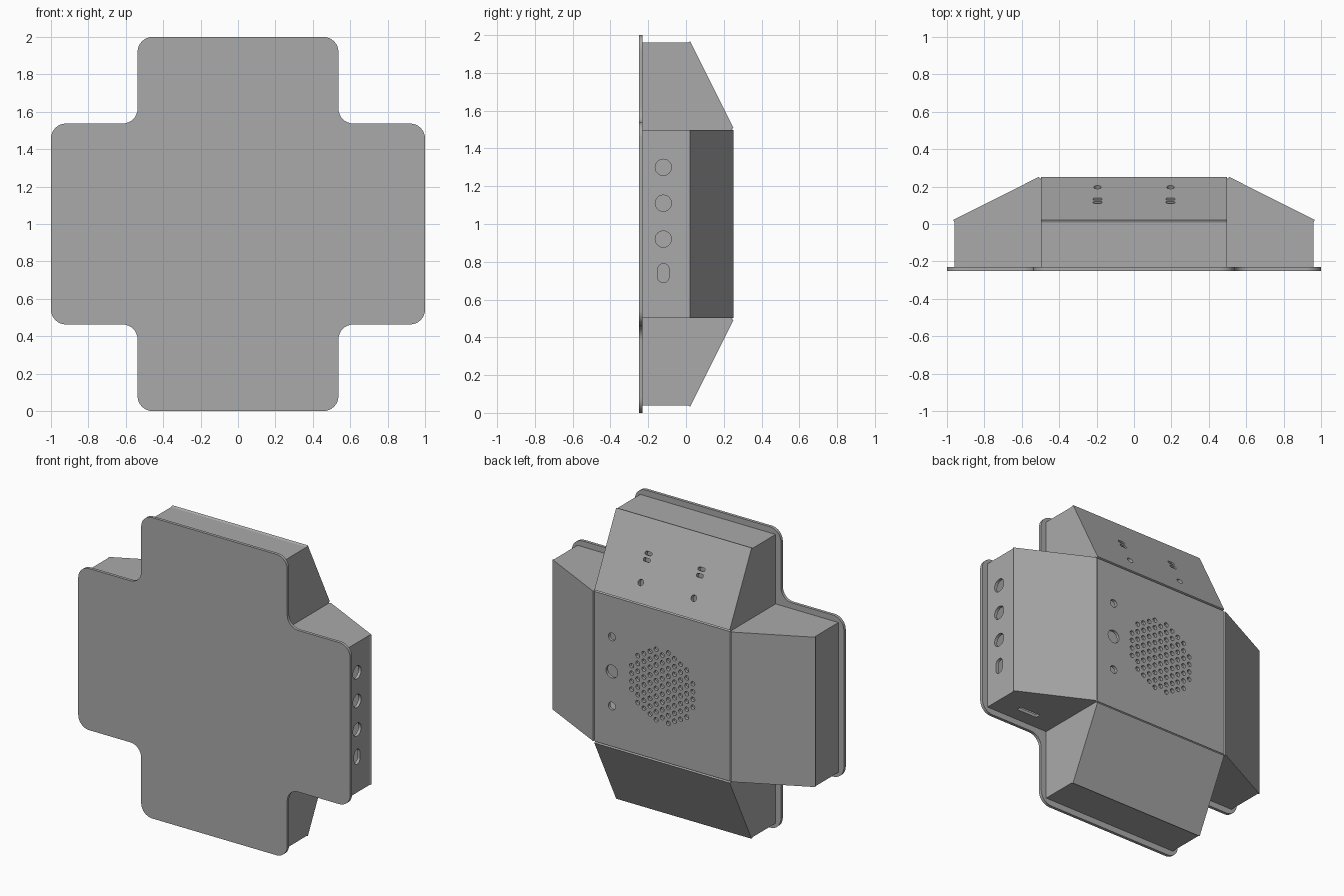
import bpy, bmesh, math
from mathutils import Matrix, Vector

cube = bpy.data.objects.get("Cube")
if cube:
    bpy.data.objects.remove(cube)

grey = bpy.data.materials.new("plain grey")
grey.use_nodes = True
grey.diffuse_color = (0.4, 0.4, 0.4, 1)
grey.node_tree.nodes["Principled BSDF"].inputs["Base Color"].default_value = (0.4, 0.4, 0.4, 1)

CENTRE = Vector((0, 0, 1))


def add_prism(bm, points, depth, matrix):
    """Extrude a 2D outline to +-depth along the local z of matrix."""
    rings = [[bm.verts.new(matrix @ Vector((u, v, w))) for u, v in points]
             for w in (-depth, depth)]
    faces = [bm.faces.new(rings[0][::-1]), bm.faces.new(rings[1])]
    for i in range(len(points)):
        j = (i + 1) % len(points)
        faces.append(bm.faces.new((rings[0][i], rings[0][j], rings[1][j], rings[1][i])))
    bmesh.ops.recalc_face_normals(bm, faces=faces)


def make_object(name, bm):
    mesh = bpy.data.meshes.new(name)
    bm.to_mesh(mesh)
    bm.free()
    mesh.materials.append(grey)
    obj = bpy.data.objects.new(name, mesh)
    bpy.context.collection.objects.link(obj)
    return obj


def prism(name, points, depth, matrix):
    bm = bmesh.new()
    add_prism(bm, points, depth, matrix)
    return make_object(name, bm)


def combine(obj, other, operation):
    mod = obj.modifiers.new(operation, 'BOOLEAN')
    mod.operation, mod.solver, mod.object = operation, 'EXACT', other
    bpy.context.view_layer.objects.active = obj
    bpy.ops.object.modifier_apply(modifier=mod.name)
    bpy.data.objects.remove(other)


def arc(cx, cy, r, start, end, steps=8):
    return [(cx + r * math.cos(math.radians(start + (end - start) * i / steps)),
             cy + r * math.sin(math.radians(start + (end - start) * i / steps)))
            for i in range(steps + 1)]


def slot(length, width, r):
    a, b = length / 2 - r, width / 2 - r
    return (arc(a, b, r, 0, 90, 5) + arc(-a, b, r, 90, 180, 5)
            + arc(-a, -b, r, 180, 270, 5) + arc(a, -b, r, 270, 360, 5))


def circle(r, sides=24):
    return arc(0, 0, r, 0, 360, sides)[:-1]


def frame(origin, u, n):
    """Matrix whose local x is u and whose local z is n."""
    u, n = Vector(u).normalized(), Vector(n).normalized()
    m = Matrix((u, n.cross(u), n)).transposed().to_4x4()
    m.translation = Vector(origin)
    return m


# Front plate: rounded cross made of one quarter turned four times
quarter = (arc(0.92, 0.457, 0.08, 0, 90) + arc(0.617, 0.617, 0.08, 270, 180)
           + arc(0.457, 0.92, 0.08, 0, 90))
outline = []
for k in range(4):
    turn = Matrix.Rotation(k * math.pi / 2, 2)
    outline += [tuple(turn @ Vector(p)) for p in quarter]
plate = prism("front_plate", outline, 0.01, frame((0, -0.24, 1), (1, 0, 0), (0, -1, 0)))
bpy.ops.object.select_all(action='DESELECT')
bpy.context.view_layer.objects.active = plate
plate.select_set(True)
bpy.ops.object.shade_smooth_by_angle(angle=math.radians(30))

# Housing: two crossed bars with sloped ends, hollowed by two smaller bars
half = [(0.96, -0.23), (0.96, 0.008), (0.967, 0.022), (0.508, 0.252), (0.502, 0.24), (0.496, 0.25)]
cavity = [(0.94, -0.26), (0.94, 0.004), (0.488, 0.23)]


def mirrored(points):
    return points + [(-x, y) for x, y in reversed(points)]


across = Matrix.Translation(CENTRE)
upright = across @ Matrix.Rotation(math.pi / 2, 4, 'Y')
housing = prism("housing", mirrored(half), 0.498, across)
combine(housing, prism("bar", mirrored(half), 0.498, upright), 'UNION')
hollow = prism("hollow", mirrored(cavity), 0.478, across)
combine(hollow, prism("bar", mirrored(cavity), 0.478, upright), 'UNION')
combine(housing, hollow, 'DIFFERENCE')

# Openings, gathered in one cutter
bm = bmesh.new()


def cut(points, origin, u, n, depth=0.035):
    add_prism(bm, points, depth, frame(origin, u, n))


# Side sockets and switch slot
for z in (1.30, 1.11, 0.92):
    cut(circle(0.043), (0.96, -0.12, z), (0, 0, 1), (1, 0, 0))
cut(slot(0.1, 0.06, 0.029), (0.96, -0.12, 0.74), (0, 0, 1), (1, 0, 0))

# Card slot under the side arm
cut(slot(0.15, 0.035, 0.004), (0.73, -0.12, 0.502), (1, 0, 0), (0, 0, -1))

# Sensor holes on the upper slope
for x in (-0.195, 0.195):
    for y, shape in ((0.197, circle(0.02)), (0.134, slot(0.05, 0.022, 0.01)),
                     (0.116, slot(0.05, 0.022, 0.01))):
        cut(shape, (x, y, 1.508 + (0.252 - y) * 2), (1, 0, 0), (0, 2, 1))

# Button holes on the back
for z, r in ((1.23, 0.026), (1.0, 0.043), (0.77, 0.026)):
    cut(circle(r), (0.37, 0.25, z), (1, 0, 0), (0, 1, 0))

# Round speaker grille in a staggered grid
PITCH = 0.052
for i in range(-6, 7):
    for j in range(-6, 7):
        x, z = i * PITCH * 0.866, (j + 0.5 * (i % 2)) * PITCH
        if math.hypot(x, z) < 0.25:
            cut(circle(0.015, 12), (x, 0.25, 1 + z), (1, 0, 0), (0, 1, 0))

combine(housing, make_object("openings", bm), 'DIFFERENCE')
